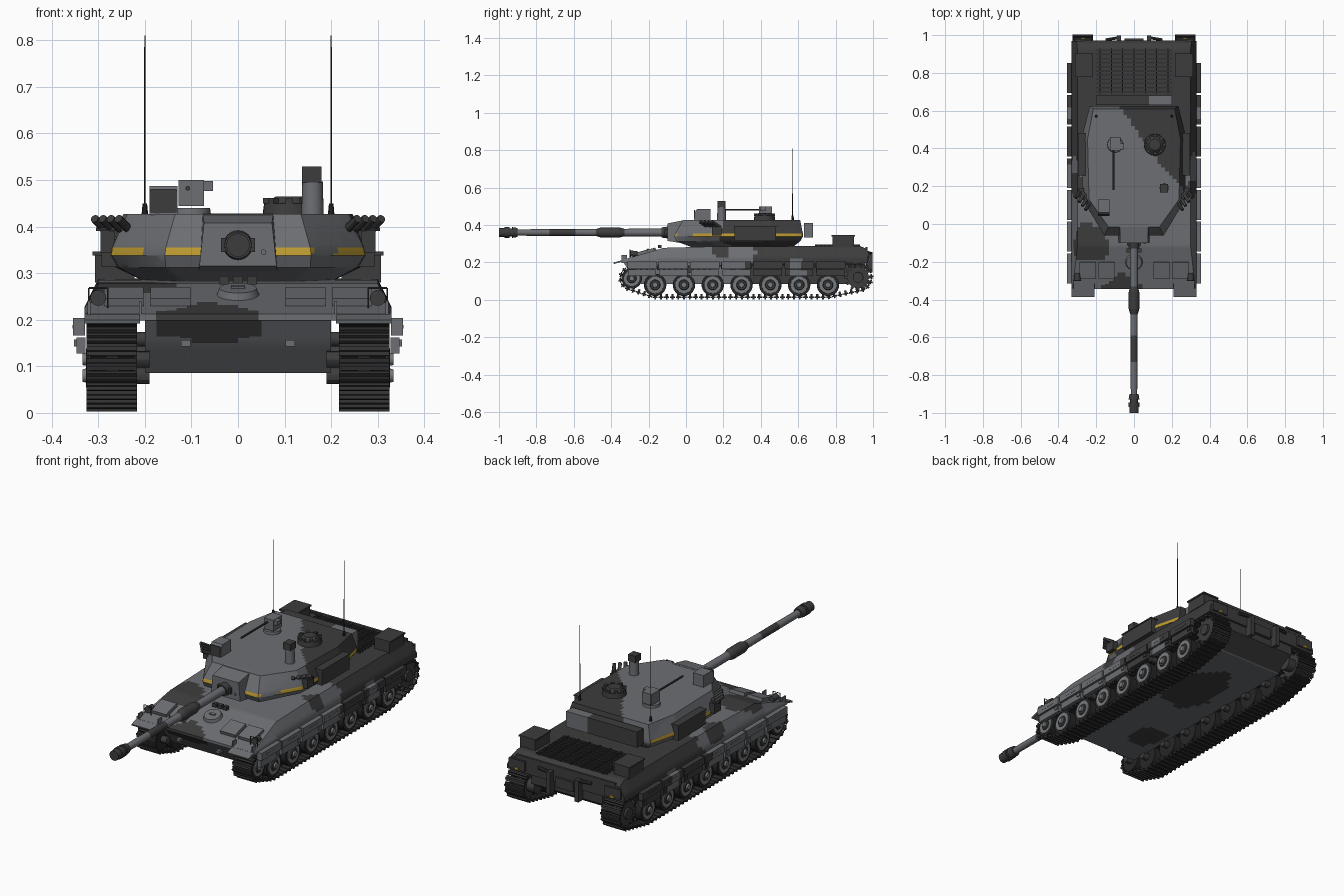
import bpy, bmesh
from math import sin, cos, pi, radians
from mathutils import Vector, Matrix, geometry

cube = bpy.data.objects.get("Cube")
if cube:
    bpy.data.objects.remove(cube, do_unlink=True)


def material(name, *rgb):
    m = bpy.data.materials.new(name)
    m.use_nodes = True
    m.diffuse_color = (*rgb, 1)
    bsdf = next(n for n in m.node_tree.nodes if n.type == "BSDF_PRINCIPLED")
    bsdf.inputs["Base Color"].default_value = (*rgb, 1)
    return m


grey = material("grey paint", .15, .157, .17)
dark = material("dark paint", .046, .046, .046)
yellow = material("yellow stripe", .5, .32, .03)
steel = material("track steel", .03, .03, .03)
rubber = material("rubber", .02, .02, .02)
wheel_grey = material("wheel grey", .19, .2, .21)
camo_set = [grey, dark, yellow]
parts = []


def box(bm, c, s, rot=None):
    m = Matrix.Translation(c) @ (rot or Matrix()) @ Matrix.Diagonal((*s, 1))
    bmesh.ops.create_cube(bm, size=1, matrix=m)


def rod(bm, a, b, r, r2=None, seg=20):
    a, b = Vector(a), Vector(b)
    d = b - a
    m = Matrix.Translation((a + b) / 2) @ d.to_track_quat("Z", "Y").to_matrix().to_4x4()
    bmesh.ops.create_cone(bm, cap_ends=True, segments=seg, radius1=r,
                          radius2=r if r2 is None else r2, depth=d.length, matrix=m)


def loft(bm, rings):
    loops = [[bm.verts.new(p) for p in ring] for ring in rings]
    n = len(loops[0])
    for a, b in zip(loops, loops[1:]):
        for i in range(n):
            bm.faces.new((a[i], a[(i + 1) % n], b[(i + 1) % n], b[i]))
    bm.faces.new(loops[0])
    bm.faces.new(loops[-1])


def cut(bm, axis, value):
    normal = Vector([float(i == axis) for i in range(3)])
    bmesh.ops.bisect_plane(bm, geom=bm.verts[:] + bm.edges[:] + bm.faces[:],
                           plane_co=normal * value, plane_no=normal, dist=1e-5)


def finish(bm, name, mats, rule=None, step=None):
    bmesh.ops.recalc_face_normals(bm, faces=bm.faces[:])
    if step:
        for axis in range(3):
            vals = [v.co[axis] for v in bm.verts]
            lo, hi = min(vals), max(vals)
            for i in range(1, int((hi - lo) / step) + 1):
                cut(bm, axis, lo + i * step)
    if rule:
        bm.normal_update()
        for f in bm.faces:
            f.material_index = rule(f.calc_center_median(), f.normal)
    me = bpy.data.meshes.new(name)
    bm.to_mesh(me)
    bm.free()
    for m in mats if isinstance(mats, list) else [mats]:
        me.materials.append(m)
    ob = bpy.data.objects.new(name, me)
    bpy.context.collection.objects.link(ob)
    parts.append(ob)


def blob(p, c, r):
    return sum(((a - b) / k) ** 2 for a, b, k in zip(p, c, r)) < 1 + .2 * sin(40 * p[0] + 30 * p[1])


# Camouflage rules
def hull_camo(p, n):
    x, y, z = p
    if z < .09:
        return int(blob(p, (.02, .5, z), (.13, .2, 1)) or blob(p, (-.1, -.02, z), (.08, .1, 1)))
    edge = .33 + .03 * sin(23 * x + 5 * z) + .02 * sin(50 * z + 2)
    if y > edge:
        return int(not (abs(x) > .29 and abs(y - .59) < .035 + .01 * sin(60 * z) and z < .21))
    return int(blob(p, (.31, .18, .27), (.06, .05, .05)) or blob(p, (-.31, .2, .26), (.06, .07, .05))
               or blob(p, (-.23, -.1, .27), (.1, .1, .08)) or blob(p, (-.05, -.32, .195), (.125, .09, .045)))


def turret_camo(p, n):
    x, y, z = p
    if .338 < z < .355 and n.z < .8:
        side = abs(n.x) > .7 and (.13 < y < .25 or .48 < y < .61)
        if side or (n.y < -.3 and (abs(x) < .16 or abs(x) > .21)):
            return 2
    return int(y > .55 - 1.45 * x + .04 * sin(19 * x + 9 * y) and y < .625)


# Hull
bm = bmesh.new()
profile = [(-.335, .2), (-.3, .15), (-.24, .086), (.86, .086), (.96, .15), (.96, .22), (-.3, .22)]
loft(bm, [[(x, y, z) for y, z in profile] for x in (-.2, .2)])
finish(bm, "lower_hull", camo_set, hull_camo, .025)
bm = bmesh.new()
rings = []
for y, top, half in [(-.345, .212, .325), (-.12, .278, .3), (.14, .285, .3), (.93, .288, .3), (.97, .27, .305)]:
    mid = .2 + (top - .2) * .3
    rings.append([(-.33, y, .198), (.33, y, .198), (.33, y, mid), (half, y, top), (-half, y, top), (-.33, y, mid)])
loft(bm, rings)
finish(bm, "upper_hull", camo_set, hull_camo, .022)

# Side skirts in two rows of panels
bm = bmesh.new()
for s in (-1, 1):
    for i in range(7):
        y = -.235 + i * .168
        box(bm, (s * .341, y, .185), (.026, .158, .038))
        box(bm, (s * .337, y, .145), (.02, .15, .034))
        box(bm, (s * .352, y, .185), (.006, .08, .008))
        box(bm, (s * .349, y + .06, .15), (.006, .02, .016))
finish(bm, "side_skirts", camo_set, hull_camo, .03)

# Front mudflaps and glacis fittings
slope = Matrix.Rotation(radians(16), 4, "X")
bm = bmesh.new()
for s in (-1, 1):
    box(bm, (s * .27, -.36, .203), (.12, .055, .008), slope)
    for x in (.145, .245):
        box(bm, (s * x, -.245, .247), (.085, .09, .022), slope)
    for x in (.21, .32):
        box(bm, (s * x, -.33, .225), (.006, .03, .03))
    box(bm, (s * .112, -.305, .15), (.02, .035, .014))
rod(bm, (0, -.2, .25), (0, -.205, .268), .047, .04, 24)
box(bm, (0, -.205, .27), (.03, .012, .006), slope)
finish(bm, "glacis_hatches", grey)
bm = bmesh.new()
for s in (-1, 1):
    rod(bm, (s * .3, -.26, .247), (s * .3, -.3, .247), .014, .017)
    for dx in (-.02, .02):
        rod(bm, (s * .3 + dx, -.3, .225), (s * .3 + dx, -.3, .268), .002, seg=6)
    rod(bm, (s * .28, -.3, .268), (s * .32, -.3, .268), .002, seg=6)
for x in (-.03, 0, .03):
    box(bm, (x, -.14, .285), (.022, .02, .018))
finish(bm, "headlights_and_periscopes", dark)

# Rear stowage boxes, engine grille, towing gear
bm = bmesh.new()
for s in (-1, 1):
    box(bm, (s * .265, .84, .31), (.085, .115, .06))
    box(bm, (s * .265, .84, .342), (.095, .125, .008))
    box(bm, (s * .08, .98, .2), (.022, .036, .11))
    rod(bm, (s * .09, .985, .25), (s * .15, .975, .25), .008, seg=10)
    box(bm, (s * .27, .972, .235), (.09, .014, .05))
box(bm, (0, .973, .205), (.1, .016, .05))
box(bm, (0, .965, .275), (.56, .012, .014))
finish(bm, "rear_fittings", dark)
bm = bmesh.new()
for s in (-1, 1):
    box(bm, (s * .27, .981, .215), (.02, .006, .012))
finish(bm, "tail_markers", yellow)
bm = bmesh.new()
for i in range(11):
    box(bm, (0, .7 + i * .022, .291), (.4, .008, .008))
for i in range(7):
    box(bm, (-.18 + i * .06, .81, .293), (.006, .24, .008))
finish(bm, "engine_grille", steel)

# Running gear
wheels = [(-.165 + i * .154, .08, .06) for i in range(7)]
idler, sprocket = (-.29, .115, .055), (.92, .12, .066)
tyres, discs, hubs, drive = (bmesh.new() for _ in range(4))
for s in (-1, 1):
    for y, z, r in wheels + [idler]:
        for a, b in ((.222, .258), (.282, .318)):
            rod(tyres, (s * a, y, z), (s * b, y, z), r, seg=28)
        rod(discs, (s * .3, y, z), (s * .321, y, z), r * .82, r * .76, 28)
        rod(hubs, (s * .318, y, z), (s * .326, y, z), r * .5, r * .42)
        rod(discs, (s * .32, y, z), (s * .334, y, z), r * .28, r * .22, 16)
        rod(hubs, (s * .19, y, z), (s * .29, y, z), .018, seg=12)
    y, z, r = sprocket
    for x in (.235, .3):
        rod(drive, (s * x, y, z), (s * (x + .014), y, z), r * .88, seg=28)
        for k in range(12):
            rot = Matrix.Rotation(k * pi / 6, 4, "X")
            box(drive, Vector((s * (x + .007), y, z)) + rot @ Vector((0, 0, r * .93)), (.014, .014, .02), rot)
    rod(drive, (s * .19, y, z), (s * .325, y, z), .035, .028)
    # Return rollers
    for k in range(4):
        rod(drive, (s * .2, .02 + k * .23, .158), (s * .3, .02 + k * .23, .158), .016, seg=14)
finish(tyres, "wheel_tyres", rubber)
finish(discs, "wheel_discs", wheel_grey)
finish(hubs, "wheel_hubs", dark)
finish(drive, "drive_sprockets", dark)

# Tracks: links spaced along the outline of the wheels
pts = [Vector((y + (r + .006) * cos(t * pi / 24), z + (r + .006) * sin(t * pi / 24)))
       for y, z, r in wheels + [idler, sprocket] for t in range(48)]
path = [pts[i] for i in geometry.convex_hull_2d(pts)]
edges = list(zip(path, path[1:] + path[:1]))
total = sum((b - a).length for a, b in edges)
count = 92
bm = bmesh.new()
travel, k = 0, 0
for a, b in edges:
    d = b - a
    while k < count and k * total / count < travel + d.length:
        p = a + d.normalized() * (k * total / count - travel)
        turn = d.y and Vector((1, 0)).angle_signed(d) or Vector((1, 0)).angle(d)
        rot = Matrix.Rotation(-turn if d.y else turn, 4, "X")
        out = rot @ Vector((0, 0, 1))
        if out.dot(Vector((0, p.x - .3, (p.y - .1) * 8))) < 0:
            out = -out
        for s in (-1, 1):
            c = Vector((s * .271, p.x, p.y))
            box(bm, c, (.108, .027, .008), rot)
            box(bm, c + out * .007, (.108, .009, .008), rot)
            box(bm, c - out * .01, (.014, .012, .016), rot)
        k += 1
    travel += d.length
finish(bm, "tracks", steel)

# Turret shell with cut stripe
bm = bmesh.new()
levels = [(.282, [(.12, .03), (.2, .16), (.2, .48), (.16, .57)]),
          (.312, [(.155, -.05), (.255, .14), (.262, .45), (.22, .61)]),
          (.338, [(.157, -.062), (.272, .13), (.276, .46), (.235, .625)]),
          (.355, [(.155, -.058), (.27, .13), (.274, .46), (.234, .625)]),
          (.427, [(.135, -.015), (.238, .13), (.246, .45), (.215, .61)])]
loft(bm, [[(x, y, z) for x, y in half] + [(-x, y, z) for x, y in reversed(half)] for z, half in levels])
finish(bm, "turret", camo_set, turret_camo, .02)

# Mantlet and gun
bm = bmesh.new()
loft(bm, [[(-b, y, lo), (b, y, lo), (t, y, hi), (-t, y, hi)]
          for y, b, t, lo, hi in ((-.1, .083, .073, .315, .408), (0, .086, .076, .3, .428))])
rod(bm, (.055, -.09, .345), (.055, -.106, .345), .006, seg=8)
finish(bm, "mantlet", grey)
bm = bmesh.new()
rod(bm, (0, -.09, .36), (0, -.13, .36), .033, .027, 24)
for s in (-1, 1):
    box(bm, (s * .03, -.105, .36), (.014, .02, .03))
finish(bm, "gun_collar", dark)
light_gun, dark_gun = bmesh.new(), bmesh.new()
for bm, a, b, r, r2 in [(light_gun, -.1, -.33, .021, .02), (dark_gun, -.33, -.36, .02, .028),
                        (dark_gun, -.36, -.45, .028, .028), (dark_gun, -.45, -.48, .028, .019),
                        (light_gun, -.48, -.59, .019, .018), (dark_gun, -.59, -.73, .018, .018),
                        (light_gun, -.73, -.91, .018, .017), (dark_gun, -.9, -.93, .024, .029),
                        (dark_gun, -.93, -.945, .022, .022), (dark_gun, -.945, -.97, .029, .029),
                        (dark_gun, -.97, -1, .025, .025)]:
    rod(bm, (0, a, .36), (0, b, .36), r, r2, 20)
finish(light_gun, "gun_barrel", grey)
finish(dark_gun, "gun_sleeve_and_muzzle", dark)

# Turret side boxes, rear bin and smoke launchers
bm = bmesh.new()
for s in (-1, 1):
    box(bm, (s * .275, .37, .352), (.035, .22, .075))
    box(bm, (s * .276, .37, .392), (.04, .226, .006))
box(bm, (-.06, .655, .372), (.28, .05, .08))
finish(bm, "turret_stowage", dark)
bm = bmesh.new()
box(bm, (.14, .655, .372), (.12, .05, .08))
finish(bm, "rear_bin_end", grey)
bm = bmesh.new()
for s in (-1, 1):
    box(bm, (s * .28, .165, .368), (.03, .05, .05))
    box(bm, (s * .265, .15, .394), (.08, .03, .008), Matrix.Rotation(s * radians(40), 4, "Z"))
    for i in range(4):
        x, y = .235 + i * .017, .11 + i * .021
        rod(bm, (s * x, y, .395), (s * (x + .022), y - .035, .417), .009, seg=12)
finish(bm, "smoke_launchers", dark)

# Roof sights, cupola and machine gun
bm = bmesh.new()
rod(bm, (.16, .19, .425), (.16, .19, .497), .024, .022, 24)
rod(bm, (-.1, .42, .425), (-.1, .42, .44), .042, .04, 24)
box(bm, (-.1, .425, .472), (.055, .07, .056))
box(bm, (-.065, .41, .487), (.022, .03, .022))
loft(bm, [[(x, y, z) for y, z in ((.045, .425), (.05, .475), (.06, .487), (.13, .487), (.13, .425))]
          for x in (-.19, -.13)])
finish(bm, "roof_sights", grey)
bm = bmesh.new()
box(bm, (.158, .19, .512), (.042, .045, .034))
box(bm, (-.16, .045, .455), (.056, .006, .05))
rod(bm, (.11, .42, .42), (.11, .42, .45), .058, .054, 28)
rod(bm, (.11, .42, .45), (.11, .42, .464), .046, .03, 28)
for k in range(8):
    t = k * pi / 4
    box(bm, (.11 + .048 * cos(t), .42 + .048 * sin(t), .455), (.016, .016, .012), Matrix.Rotation(t, 4, "Z"))
rod(bm, (-.108, .4, .482), (-.108, .18, .482), .005, seg=10)
finish(bm, "cupola_and_machine_gun", dark)

# Aerials
bm = bmesh.new()
for s in (-1, 1):
    rod(bm, (s * .2, .57, .42), (s * .2, .57, .45), .008, .005, 10)
    rod(bm, (s * .2, .57, .445), (s * .2, .57, .81), .0022, .0014, 6)
finish(bm, "aerials", rubber)

bpy.ops.object.select_all(action="DESELECT")
for ob in parts:
    ob.select_set(True)
bpy.context.view_layer.objects.active = parts[0]
bpy.ops.object.shade_smooth_by_angle(angle=radians(30))
